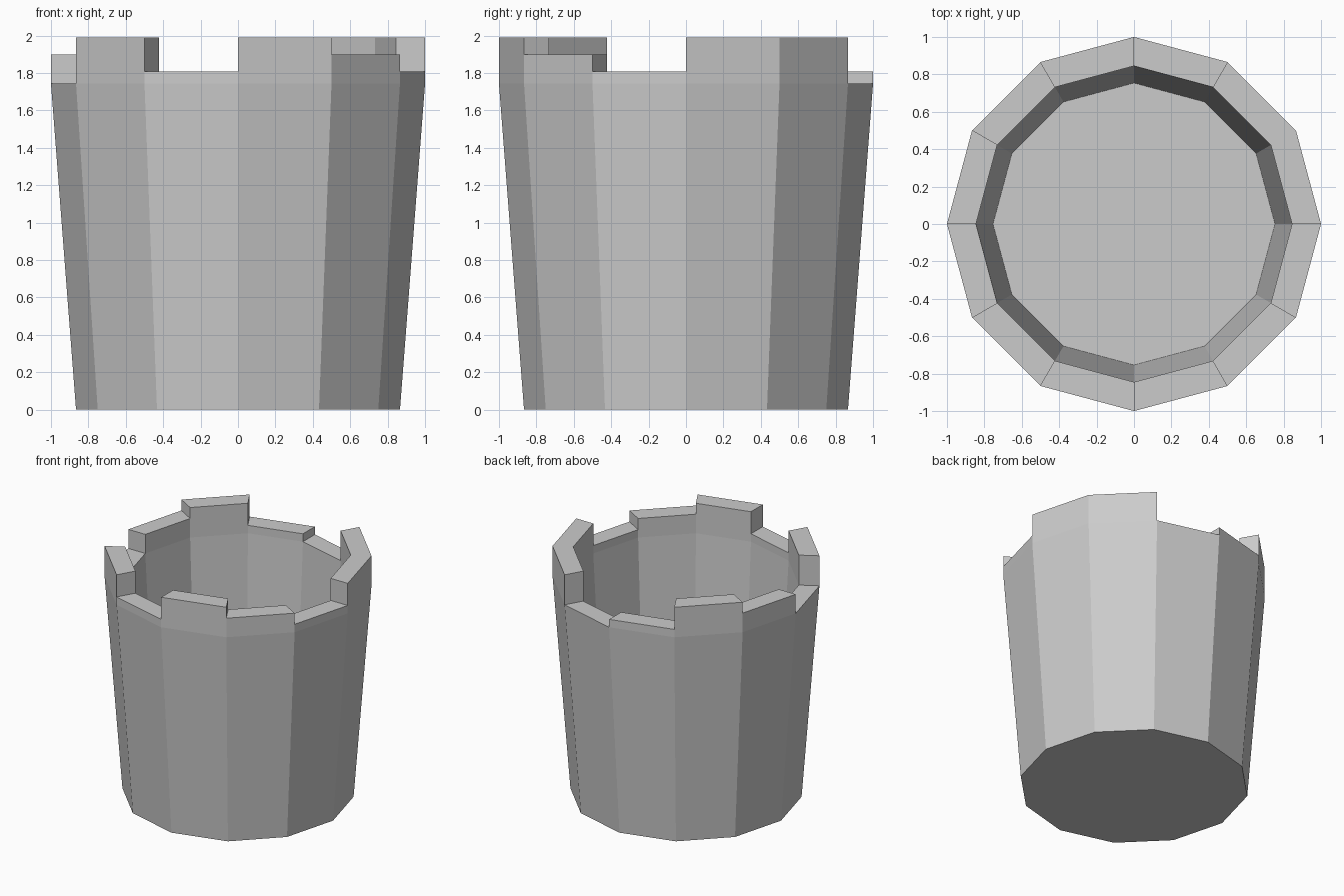
import bpy, bmesh
from math import cos, sin, radians

if "Cube" in bpy.data.objects:
    bpy.data.objects.remove(bpy.data.objects["Cube"])

SIDES = 12
BEND = 1.743                      # where tapered wall turns vertical
R_OUT, R_IN = 1.0, 0.845          # rim radii
R_BASE, R_FLOOR, Z_FLOOR = 0.866, 0.754, 0.107
LOW, MID, HIGH = 1.808, 1.90, 1.99
# rim height of each wall segment, counter-clockwise from +x
heights = [HIGH, HIGH, BEND, LOW, HIGH, MID, BEND, HIGH, LOW, HIGH, MID, LOW]

bm = bmesh.new()


def pt(k, r, z):
    a = radians(360 / SIDES * k)
    return (r * cos(a), r * sin(a), z)


def face(*pts):
    bm.faces.new([bm.verts.new(p) for p in pts])


def panel(k, r0, z0, r1, z1):
    """One flat panel of a ring, from (r0, z0) to (r1, z1)."""
    face(pt(k, r0, z0), pt(k + 1, r0, z0), pt(k + 1, r1, z1), pt(k, r1, z1))


for k, h in enumerate(heights):
    # profile from base, over the rim, down to the inner floor
    profile = [(R_BASE, 0), (R_OUT, BEND), (R_OUT, h), (R_IN, h),
               (R_IN, BEND), (R_FLOOR, Z_FLOOR)]
    for (r0, z0), (r1, z1) in zip(profile, profile[1:]):
        if (r0, z0) != (r1, z1):
            panel(k, r0, z0, r1, z1)
    # step between this segment and the previous one
    p = heights[k - 1]
    if p != h:
        q = [pt(k, R_OUT, p), pt(k, R_IN, p), pt(k, R_IN, h), pt(k, R_OUT, h)]
        face(*q)

# underside and inner floor
face(*[pt(-k, R_BASE, 0) for k in range(SIDES)])
face(*[pt(k, R_FLOOR, Z_FLOOR) for k in range(SIDES)])

bmesh.ops.remove_doubles(bm, verts=bm.verts, dist=1e-4)
bmesh.ops.recalc_face_normals(bm, faces=bm.faces)

mesh = bpy.data.meshes.new("tower_bucket")
bm.to_mesh(mesh)
bm.free()
bpy.context.collection.objects.link(bpy.data.objects.new("tower_bucket", mesh))
